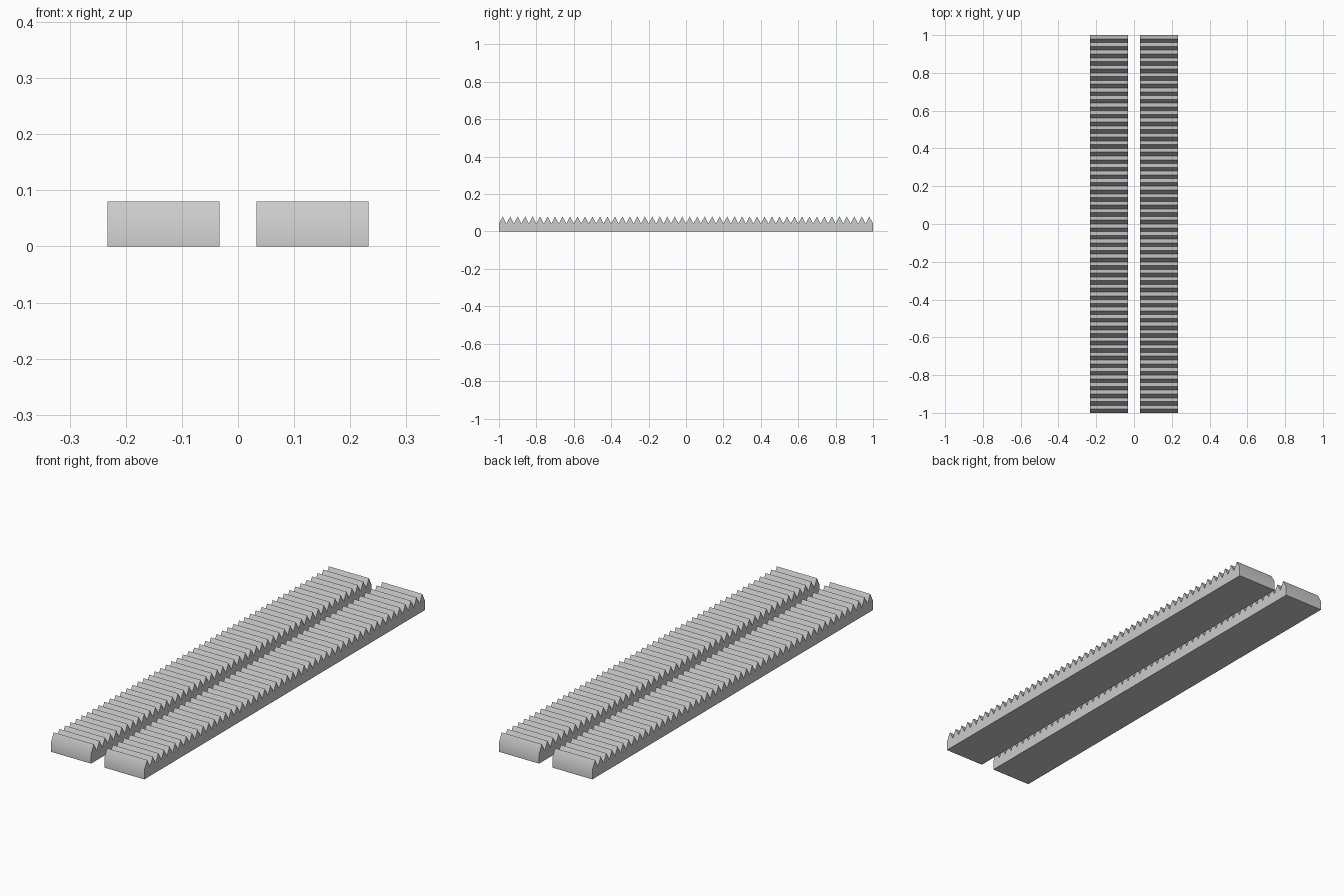
import bpy, bmesh
from math import radians

cube = bpy.data.objects.get("Cube")
if cube:
    bpy.data.objects.remove(cube, do_unlink=True)

# Plain grey for both racks
grey = bpy.data.materials.new("grey")
grey.use_nodes = True
colour = (0.6, 0.6, 0.6, 1)
grey.diffuse_color = colour
grey.node_tree.nodes["Principled BSDF"].inputs["Base Color"].default_value = colour

TEETH, LENGTH, WIDTH = 50, 2.0, 0.2
VALLEY, TIP = 0.042, 0.08
CENTRE_X = 0.133


def toothed_rack(name, centre_x):
    """Side profile of a bar with pointed teeth, extruded across its width."""
    half_pitch = LENGTH / TEETH / 2
    x = centre_x - WIDTH / 2
    profile = [(x, LENGTH / 2, 0), (x, -LENGTH / 2, 0)]
    for i in range(2 * TEETH + 1):
        profile.append((x, -LENGTH / 2 + i * half_pitch, TIP if i % 2 else VALLEY))
    bm = bmesh.new()
    side = bm.faces.new([bm.verts.new(p) for p in profile])
    grown = bmesh.ops.extrude_face_region(bm, geom=[side], use_keep_orig=True)
    moved = [v for v in grown["geom"] if isinstance(v, bmesh.types.BMVert)]
    bmesh.ops.translate(bm, verts=moved, vec=(WIDTH, 0, 0))
    bmesh.ops.recalc_face_normals(bm, faces=bm.faces)
    mesh = bpy.data.meshes.new(name)
    bm.to_mesh(mesh)
    bm.free()
    mesh.materials.append(grey)
    rack = bpy.data.objects.new(name, mesh)
    bpy.context.collection.objects.link(rack)
    return rack


racks = [toothed_rack("left_rack", CENTRE_X), toothed_rack("right_rack", -CENTRE_X)]

# Soften the end walls into the outer tooth slopes, keep the teeth sharp
bpy.ops.object.select_all(action="DESELECT")
for rack in racks:
    rack.select_set(True)
bpy.context.view_layer.objects.active = racks[0]
bpy.ops.object.shade_smooth_by_angle(angle=radians(30))
